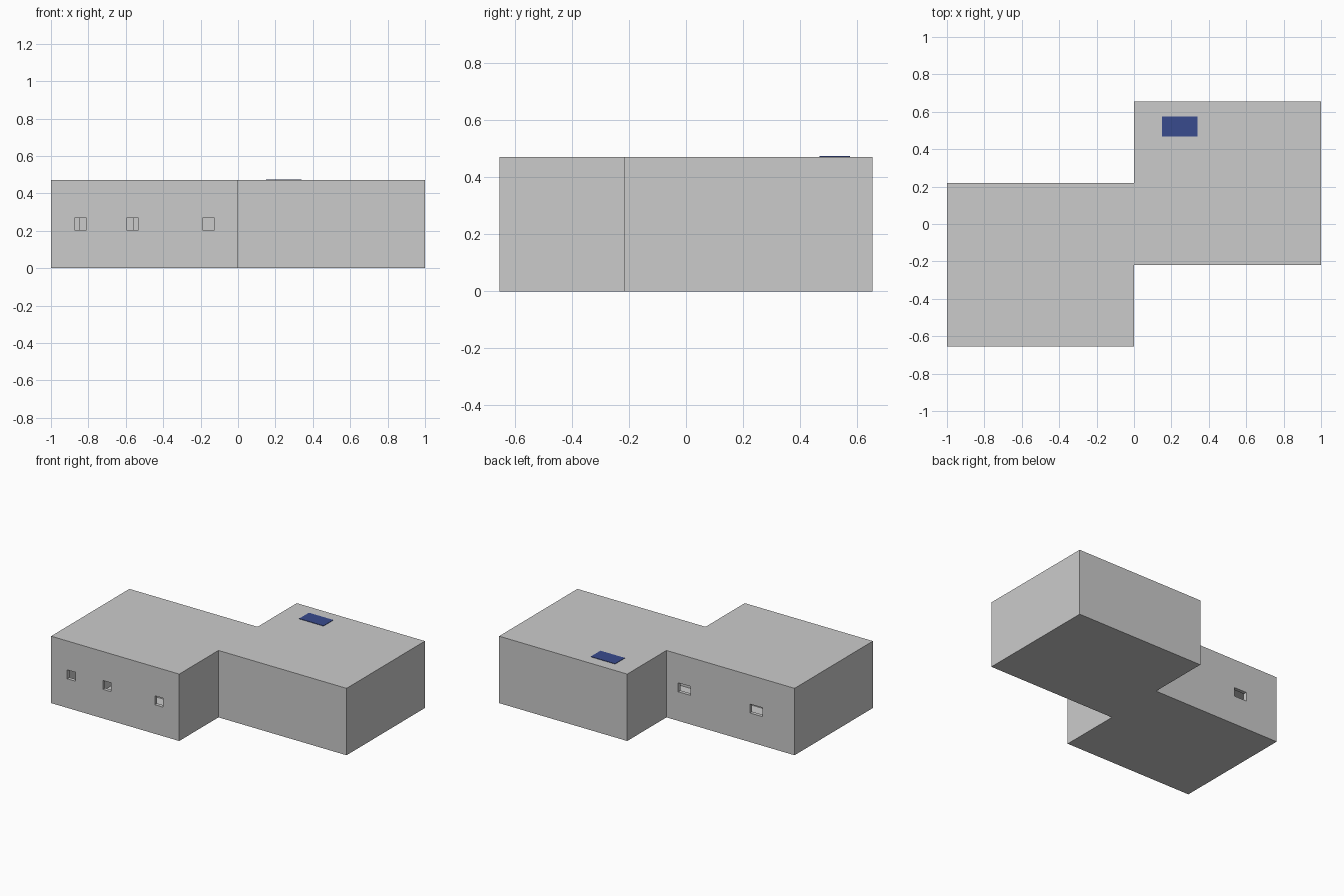
import bpy, bmesh

if "Cube" in bpy.data.objects:
    bpy.data.objects.remove(bpy.data.objects["Cube"])

HEIGHT, CEILING, FLOOR, WALL = 0.472, 0.312, 0.02, 0.025


def outline(t):
    # Z-shaped plan inset by t; the second half is the first turned 180 degrees
    half = [(-1 + t, -0.655 + t), (-t, -0.655 + t), (-t, -0.218 + t), (1 - t, -0.218 + t)]
    return half + [(-x, -y) for x, y in half]


def prism(name, points, z0, z1):
    bm = bmesh.new()
    base = bm.faces.new([bm.verts.new((x, y, z0)) for x, y in points])
    top = bmesh.ops.extrude_face_region(bm, geom=[base])["geom"]
    bmesh.ops.translate(bm, vec=(0, 0, z1 - z0),
                        verts=[v for v in top if isinstance(v, bmesh.types.BMVert)])
    bmesh.ops.recalc_face_normals(bm, faces=bm.faces)
    mesh = bpy.data.meshes.new(name)
    bm.to_mesh(mesh)
    bm.free()
    obj = bpy.data.objects.new(name, mesh)
    bpy.context.collection.objects.link(obj)
    return obj


def box(name, x0, x1, y0, y1, z0, z1):
    return prism(name, [(x0, y0), (x1, y0), (x1, y1), (x0, y1)], z0, z1)


def cut(obj, cutter):
    cutter.hide_render = True
    mod = obj.modifiers.new("cut", "BOOLEAN")
    mod.operation = "DIFFERENCE"
    mod.solver = "EXACT"
    mod.object = cutter
    bpy.context.view_layer.objects.active = obj
    bpy.ops.object.modifier_apply(modifier=mod.name)
    bpy.data.objects.remove(cutter)


# Hollow building shell with a thick roof
building = prism("building_shell", outline(0), 0, HEIGHT)
cut(building, prism("room_cutter", outline(WALL), FLOOR, CEILING))

# Small square windows in front, wider ones at the back
for x in (-0.842, -0.563, -0.158):
    cut(building, box("window_cutter", x - 0.032, x + 0.032, -0.70, -0.60, 0.205, 0.268))
for x in (-0.14, -0.70):
    cut(building, box("window_cutter", x - 0.048, x + 0.048, 0.17, 0.27, 0.205, 0.268))

# Inner walls
box("corridor_wall", -1 + WALL, -WALL, -0.23, -0.21, FLOOR, CEILING)
box("left_partition", -0.85, -0.81, -0.50, -0.23, FLOOR, CEILING)
box("middle_partition", -0.60, -0.56, -0.50, -0.23, FLOOR, CEILING)

# Blue roof panel
panel = box("roof_panel", 0.15, 0.34, 0.468, 0.576, HEIGHT - 0.002, HEIGHT + 0.003)
blue = bpy.data.materials.new("panel_blue")
blue.diffuse_color = (0.04, 0.07, 0.27, 1)
blue.use_nodes = True
blue.node_tree.nodes["Principled BSDF"].inputs["Base Color"].default_value = blue.diffuse_color
panel.data.materials.append(blue)
